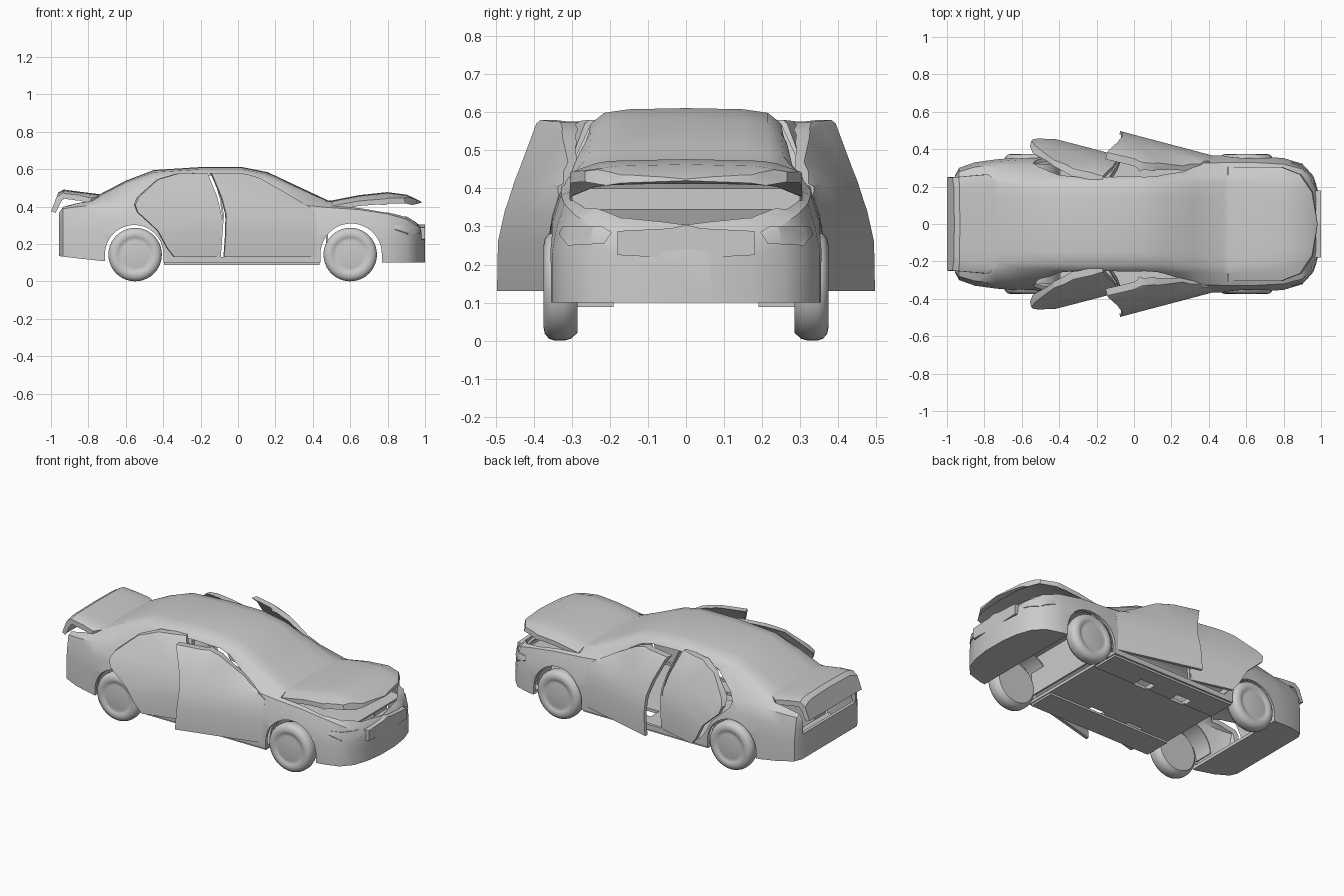
import bpy, bmesh, math
from mathutils import Matrix

if "Cube" in bpy.data.objects:
    bpy.data.objects.remove(bpy.data.objects["Cube"])


def make(name, bm):
    bmesh.ops.recalc_face_normals(bm, faces=bm.faces)
    me = bpy.data.meshes.new(name)
    bm.to_mesh(me)
    bm.free()
    ob = bpy.data.objects.new(name, me)
    bpy.context.collection.objects.link(ob)
    return ob


def prism(name, pts, axis, lo, hi):
    place = {'x': lambda a, b, c: (c, a, b), 'y': lambda a, b, c: (a, c, b),
             'z': lambda a, b, c: (a, b, c)}[axis]
    bm = bmesh.new()
    ends = [[bm.verts.new(place(a, b, c)) for a, b in pts] for c in (lo, hi)]
    bm.faces.new(ends[0])
    bm.faces.new(ends[1])
    n = len(pts)
    for i in range(n):
        j = (i + 1) % n
        bm.faces.new((ends[0][i], ends[0][j], ends[1][j], ends[1][i]))
    return make(name, bm)


def box(name, x0, x1, y0, y1, z0, z1):
    return prism(name, [(x0, y0), (x1, y0), (x1, y1), (x0, y1)], 'z', z0, z1)


def boolean(ob, cutter, op='DIFFERENCE'):
    mod = ob.modifiers.new('cut', 'BOOLEAN')
    mod.operation, mod.solver, mod.object = op, 'EXACT', cutter
    dg = bpy.context.evaluated_depsgraph_get()
    dg.update()
    me = bpy.data.meshes.new_from_object(ob.evaluated_get(dg))
    ob.modifiers.clear()
    ob.data = me
    bpy.data.objects.remove(cutter)


def copy(ob, name):
    new = ob.copy()
    new.data = ob.data.copy()
    new.name = name
    bpy.context.collection.objects.link(new)
    return new


def swing(ob, angle, axis, pivot):
    p = Matrix.Translation(pivot)
    ob.data.transform(p @ Matrix.Rotation(math.radians(angle), 4, axis) @ p.inverted())


def mirror(ob):
    mod = ob.modifiers.new('mirror', 'MIRROR')
    mod.use_axis = (False, True, False)
    mod.use_mirror_merge = False


def arc(cx, r):
    return [(cx + r * math.cos(a), .145 + r * math.sin(a))
            for a in (math.pi * k / 24 for k in range(25))]


# Body stations: x, bottom z, top z, half width, shoulder z, shoulder half width, top half width
STATIONS = [
    (-.957, .135, .39, .26, .365, .25, .20), (-.935, .132, .415, .30, .388, .28, .22),
    (-.85, .122, .435, .33, .40, .305, .24), (-.74, .11, .462, .345, .41, .315, .24),
    (-.6, .10, .535, .358, .415, .32, .24), (-.45, .10, .592, .364, .42, .32, .245),
    (-.2, .10, .608, .366, .42, .32, .25), (.02, .10, .608, .366, .42, .32, .25),
    (.16, .10, .58, .366, .417, .322, .25), (.32, .10, .505, .366, .41, .325, .255),
    (.48, .10, .43, .366, .395, .328, .26), (.65, .10, .42, .364, .383, .328, .25),
    (.8, .10, .398, .352, .36, .32, .235), (.9, .10, .358, .322, .332, .294, .21),
    (.955, .10, .312, .262, .295, .24, .17), (.985, .10, .28, .175, .265, .165, .12),
    (1.0, .10, .235, .07, .225, .065, .05)]


def loft(name, t=0.0):
    bm = bmesh.new()
    rings = []
    for x, zb, zt, w, zs, ws, wt in STATIONS:
        if t:
            x, zb, zt, w = x * .98, zb + t, zt - t, w - t
            zs, ws, wt = zs - t, ws - t, wt - t
        h, d, m = zs - zb, zt - zs, w + (ws - w) * .38
        half = [(w, zb), (w, zb + h * .5), (m, zb + h * .76), (ws, zs), (wt, zs + d * .8),
                (wt * .86, zs + d * .95), (wt * .6, zt)]
        pts = half + [(0, zt + .003)] + [(-y, z) for y, z in reversed(half)]
        rings.append([bm.verts.new((x, y, z)) for y, z in pts])
    n = len(rings[0])
    for a, b in zip(rings, rings[1:]):
        for i in range(n):
            j = (i + 1) % n
            bm.faces.new((a[i], a[j], b[j], b[i]))
    bm.faces.new(rings[0])
    bm.faces.new(rings[-1])
    return make(name, bm)


FRONT_DOOR = [(.42, .13), (.42, .38), (.27, .475), (.13, .555), (.06, .575), (-.13, .58),
              (-.09, .45), (-.075, .36), (-.092, .13)]
REAR_DOOR = [(-.10, .13), (-.085, .36), (-.097, .45), (-.135, .58), (-.3, .575), (-.41, .545),
             (-.53, .45), (-.555, .41), (-.545, .37), (-.44, .27), (-.39, .18), (-.35, .13)]
HOOD = [(.5, -.305), (.78, -.305), (.88, -.265), (.94, -.17), (.965, 0),
        (.94, .17), (.88, .265), (.78, .305), (.5, .305)]
TRUNK = [(-.74, -.235), (-.74, .235), (-.78, .265), (-.9, .255), (-1.1, .235),
         (-1.1, -.235), (-.9, -.255), (-.78, -.265)]

# Hollow shell from which the body and every opening panel are cut
body = loft('body')
boolean(body, loft('inner', .018))

# Opening panels
hood = copy(body, 'hood')
boolean(hood, prism('c', HOOD, 'z', .3, .8), 'INTERSECT')
swing(hood, -14.5, 'Y', (.5, 0, .425))
trunk_lid = copy(body, 'trunk_lid')
boolean(trunk_lid, prism('c', TRUNK, 'z', .285, .8), 'INTERSECT')
swing(trunk_lid, 21, 'Y', (-.74, 0, .46))
trunk_lid.data.transform(Matrix.Translation((.006, 0, 0)))
for name, outline, hinge, angle in (('front_doors', FRONT_DOOR, (.42, .36, 0), -14.8),
                                    ('rear_doors', REAR_DOOR, (-.085, .36, 0), -15)):
    door = copy(body, name)
    boolean(door, prism('c', outline, 'y', .03, 1), 'INTERSECT')
    swing(door, angle, 'Z', hinge)
    mirror(door)

# Headlights, slightly proud of the nose
lights = copy(body, 'headlights')
lights.data.transform(Matrix.Scale(1.005, 4))
boolean(lights, prism('c', [(.195, .285), (.215, .255), (.31, .25), (.335, .28), (.325, .3),
                            (.22, .3)], 'x', .84, 1.1), 'INTERSECT')
mirror(lights)

# Openings in the body, a little smaller than the doors so a frame remains
for outline in (FRONT_DOOR, REAR_DOOR):
    inset = [(-.09 + (x + .09) * .965, .17 + (z - .17) * .965) for x, z in outline]
    boolean(body, prism('c', inset, 'y', -1, 1))
boolean(body, prism('c', HOOD, 'z', .3, .8))
boolean(body, prism('c', TRUNK, 'z', .285, .8))

# Wheel arches with curved liners
for name, cx, r in (('rear', -.555, .156), ('front', .605, .164)):
    boolean(body, prism('c', arc(cx, r) + [(cx - r, 0), (cx + r, 0)], 'y', -1, 1))
    mirror(prism(name + '_arch_liners', arc(cx, r + .006) + arc(cx, r)[::-1], 'y', .2, .32))

# Sill rails under the floor, with seat slots through both
rails = box('floor_rails', -.395, .435, .19, .355, .088, .101)
mirror(rails)
for x in (.06, -.2):
    boolean(rails, box('c', x, x + .1, .17, .25, 0, .125))
    for s in (-1, 1):
        boolean(body, box('c', x, x + .1, min(.17 * s, .25 * s), max(.17 * s, .25 * s), 0, .125))

# Engine bay and trunk panels
box('firewall', .47, .48, -.3, .3, .11, .4)
prism('engine_bay_cover', [(.48, .345), (.9, .3), (.9, .29), (.48, .335)], 'y', -.275, .275)

# Grille
prism('grille', [(-.18, .225), (0, .215), (.18, .225), (.18, .288), (.04, .295), (0, .305),
                 (-.04, .295), (-.18, .288)], 'x', .96, .9995)

# Wheels, lathed from a tyre and rim profile
PROFILE = [(0, .285), (.122, .285), (.138, .302), (.143, .32), (.143, .345), (.138, .36),
           (.125, .371), (.105, .375), (.092, .37), (.083, .366), (.072, .368), (0, .37)]
for name, x in (('front_wheels', .6), ('rear_wheels', -.55)):
    bm = bmesh.new()
    vs = [bm.verts.new((x + r, y, .143)) for r, y in PROFILE]
    es = [bm.edges.new(p) for p in zip(vs, vs[1:])]
    bmesh.ops.spin(bm, geom=vs + es, cent=(x, 0, .143), axis=(0, 1, 0),
                   angle=math.tau, steps=40, use_merge=True)
    bmesh.ops.remove_doubles(bm, verts=bm.verts, dist=.0001)
    mirror(make(name, bm))

# Smooth shading with sharp panel edges
for ob in bpy.context.scene.objects:
    ob.select_set(True)
    bpy.context.view_layer.objects.active = ob
bpy.ops.object.shade_smooth_by_angle(angle=math.radians(35))
